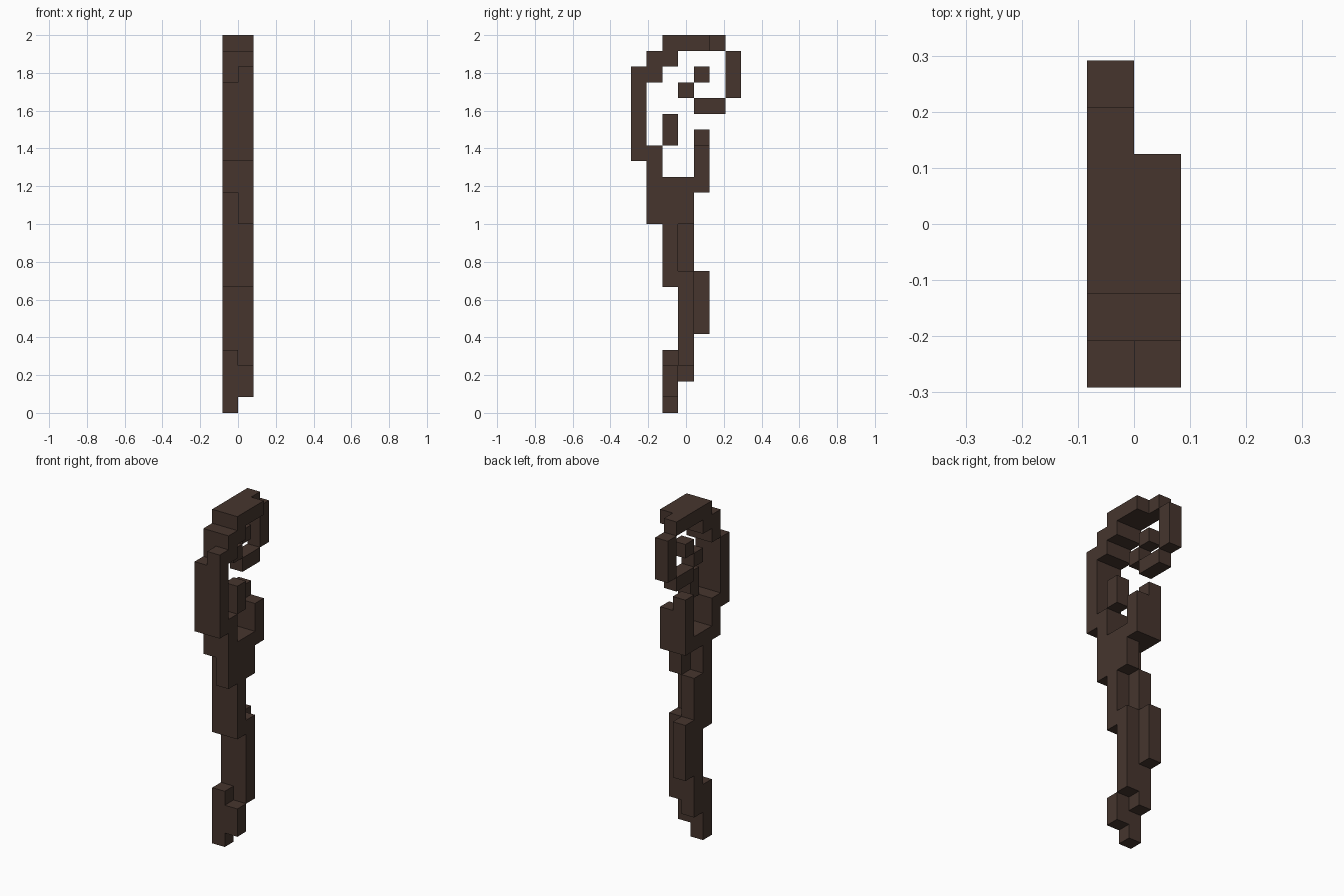
import bpy, bmesh, math
from mathutils import Vector

cube = bpy.data.objects.get("Cube")
if cube:
    bpy.data.objects.remove(cube, do_unlink=True)

U = 1 / 12                      # size of one block
R, L, BOTH = (0,), (1,), (0, 1)  # -x layer, +x layer, both layers

# Each part: runs of (layers, column range front to back, row range bottom to top)
PARTS = {
    "staff_tip": [(R, 2, 3, 0, 4), (L, 2, 3, 1, 3)],
    "lower_shaft": [(R, 3, 4, 2, 8), (L, 3, 4, 3, 9), (R, 4, 5, 5, 9)],
    "upper_shaft": [(BOTH, 2, 3, 8, 12), (R, 3, 4, 8, 12)],
    "head_base": [(BOTH, 2, 3, 12, 15), (L, 1, 2, 12, 14), (BOTH, 1, 2, 14, 17),
                  (L, 3, 4, 12, 15), (R, 3, 4, 14, 15)],
    "back_prong": [(L, 4, 5, 14, 17), (R, 4, 5, 14, 18)],
    "inner_stub": [(L, 2, 3, 17, 19)],
    "front_arch": [(R, 0, 1, 16, 21), (L, 0, 1, 16, 22), (BOTH, 1, 2, 21, 23),
                   (BOTH, 2, 3, 22, 23)],
    "crown": [(R, 2, 6, 23, 24), (L, 2, 5, 23, 24)],
    "curl": [(R, 6, 7, 20, 23), (R, 4, 6, 19, 20), (R, 3, 4, 20, 21), (R, 4, 5, 21, 22)],
}

# Dark wood
wood = bpy.data.materials.new("dark_brown_wood")
wood.use_nodes = True
color = (0.061, 0.036, 0.027, 1)
wood.diffuse_color = color
wood.node_tree.nodes["Principled BSDF"].inputs["Base Color"].default_value = color


def cells_of(runs):
    return {(x, y, z) for layers, y0, y1, z0, z1 in runs
            for x in layers for y in range(y0, y1) for z in range(z0, z1)}


filled = set().union(*(cells_of(runs) for runs in PARTS.values()))


def add_part(name, runs):
    """Build the outer skin of a group of blocks."""
    bm = bmesh.new()
    for cell in sorted(cells_of(runs)):
        middle = Vector(cell) + Vector((-0.5, -3, 0.5))
        for axis in range(3):
            for sign in (-1, 1):
                normal = Vector((0, 0, 0))
                normal[axis] = sign
                if tuple(int(c + n) for c, n in zip(cell, normal)) in filled:
                    continue
                a, b = Vector((0, 0, 0)), Vector((0, 0, 0))
                a[(axis + 1) % 3] = 0.5
                b[(axis + 2) % 3] = 0.5 * sign
                center = middle + normal * 0.5
                corners = (center - a - b, center + a - b, center + a + b, center - a + b)
                bm.faces.new([bm.verts.new(p * U) for p in corners])
    # Weld the blocks and merge flat areas
    bmesh.ops.remove_doubles(bm, verts=bm.verts, dist=U * 0.01)
    bmesh.ops.dissolve_limit(bm, angle_limit=math.radians(1), verts=bm.verts, edges=bm.edges)
    mesh = bpy.data.meshes.new(name)
    bm.to_mesh(mesh)
    bm.free()
    mesh.materials.append(wood)
    bpy.context.collection.objects.link(bpy.data.objects.new(name, mesh))


for part_name, part_runs in PARTS.items():
    add_part(part_name, part_runs)
